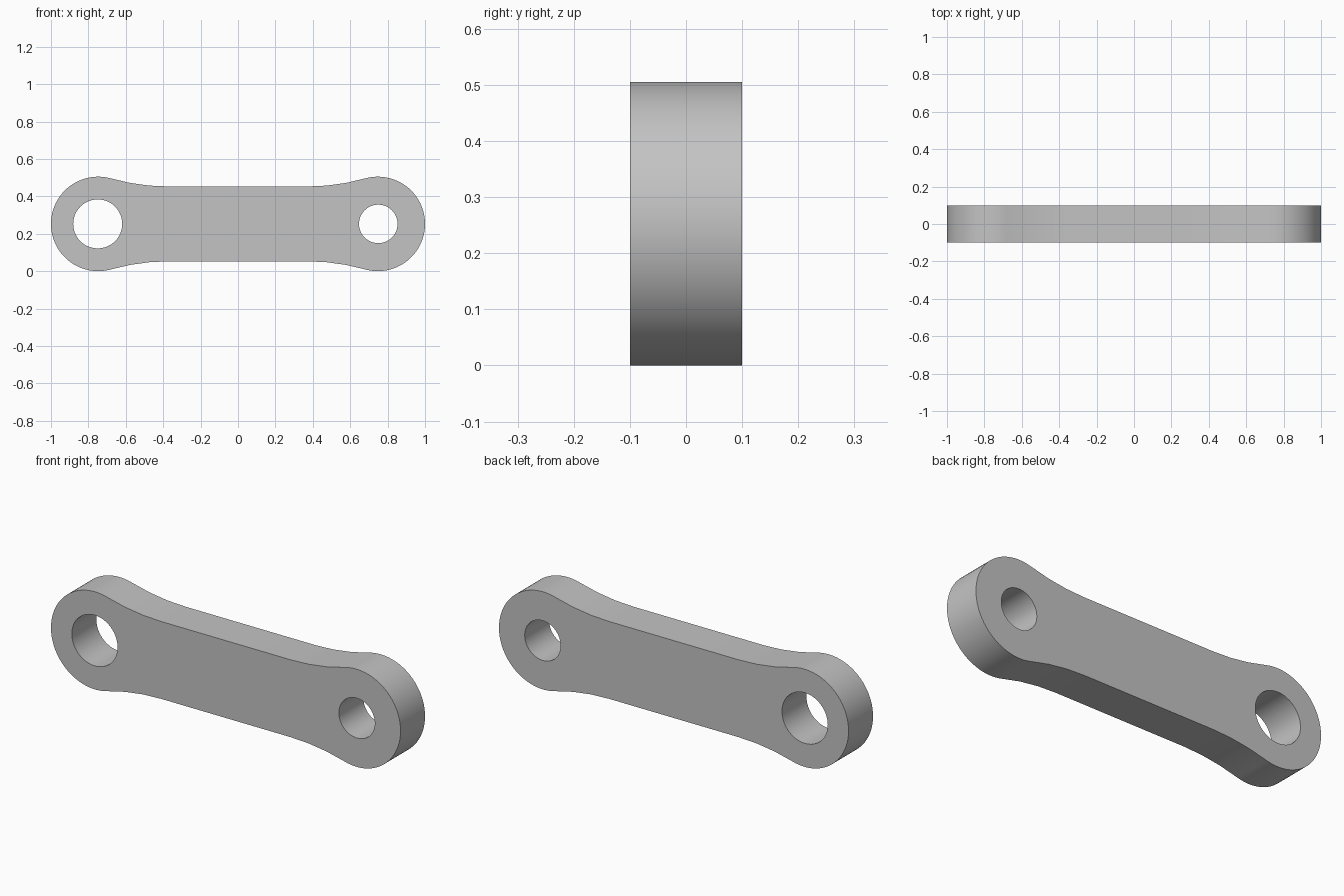
import bpy
import bmesh
from math import cos, sin, pi, atan2, radians

cube = bpy.data.objects.get("Cube")
if cube:
    bpy.data.objects.remove(cube, do_unlink=True)

END_R = 0.2525          # rounded ends
END_X = 1 - END_R
WAIST = 0.2             # half height of the straight middle
WAIST_X = 0.37          # where the middle starts to flare
HOLE_X = 0.75
HALF_DEPTH = 0.1


def arc(cx, cz, r, a0, a1, n):
    steps = [a0 + (a1 - a0) * i / n for i in range(n + 1)]
    return [(cx + r * cos(a), cz + r * sin(a)) for a in steps]


# Concave fillet tangent to both the straight middle and the round end
dx = END_X - WAIST_X
fillet_r = (dx**2 + WAIST**2 - END_R**2) / (2 * (END_R - WAIST))
fillet_z = WAIST + fillet_r
join = atan2(fillet_z, -dx)

# Upper right quarter, then mirrored to the full outline
quarter = arc(END_X, 0, END_R, 0, join, 24)
quarter += arc(WAIST_X, fillet_z, fillet_r, join - pi, -pi / 2, 3)[1:]
upper = quarter + [(-x, z) for x, z in reversed(quarter)]
outline = upper + [(x, -z) for x, z in reversed(upper[1:-1])]

loops = [
    outline,
    arc(-HOLE_X, 0, 0.131, 0, 2 * pi, 48)[:-1],
    arc(HOLE_X, 0, 0.103, 0, 2 * pi, 48)[:-1],
]

# Filled and extruded plate with two bores
curve = bpy.data.curves.new("link_profile", "CURVE")
curve.dimensions = "2D"
curve.fill_mode = "BOTH"
curve.extrude = HALF_DEPTH
for loop in loops:
    spline = curve.splines.new("POLY")
    spline.points.add(len(loop) - 1)
    for point, (x, z) in zip(spline.points, loop):
        point.co = (x, z, 0, 1)
    spline.use_cyclic_u = True

link = bpy.data.objects.new("link_arm", curve)
bpy.context.collection.objects.link(link)
link.rotation_euler.x = pi / 2
link.location.z = END_R
bpy.ops.object.select_all(action="DESELECT")
link.select_set(True)
bpy.context.view_layer.objects.active = link
bpy.ops.object.convert(target="MESH")
link = bpy.context.object
link.name = "link_arm"

# Weld caps to the rim
bm = bmesh.new()
bm.from_mesh(link.data)
bmesh.ops.remove_doubles(bm, verts=bm.verts, dist=0.0001)
bmesh.ops.recalc_face_normals(bm, faces=bm.faces)
bm.to_mesh(link.data)
bm.free()

# Plain grey metal
grey = bpy.data.materials.new("plain_grey")
grey.use_nodes = True
grey.diffuse_color = (0.55, 0.55, 0.55, 1)
grey.node_tree.nodes["Principled BSDF"].inputs["Base Color"].default_value = grey.diffuse_color
link.data.materials.clear()
link.data.materials.append(grey)

bpy.ops.object.shade_smooth_by_angle(angle=radians(30))
